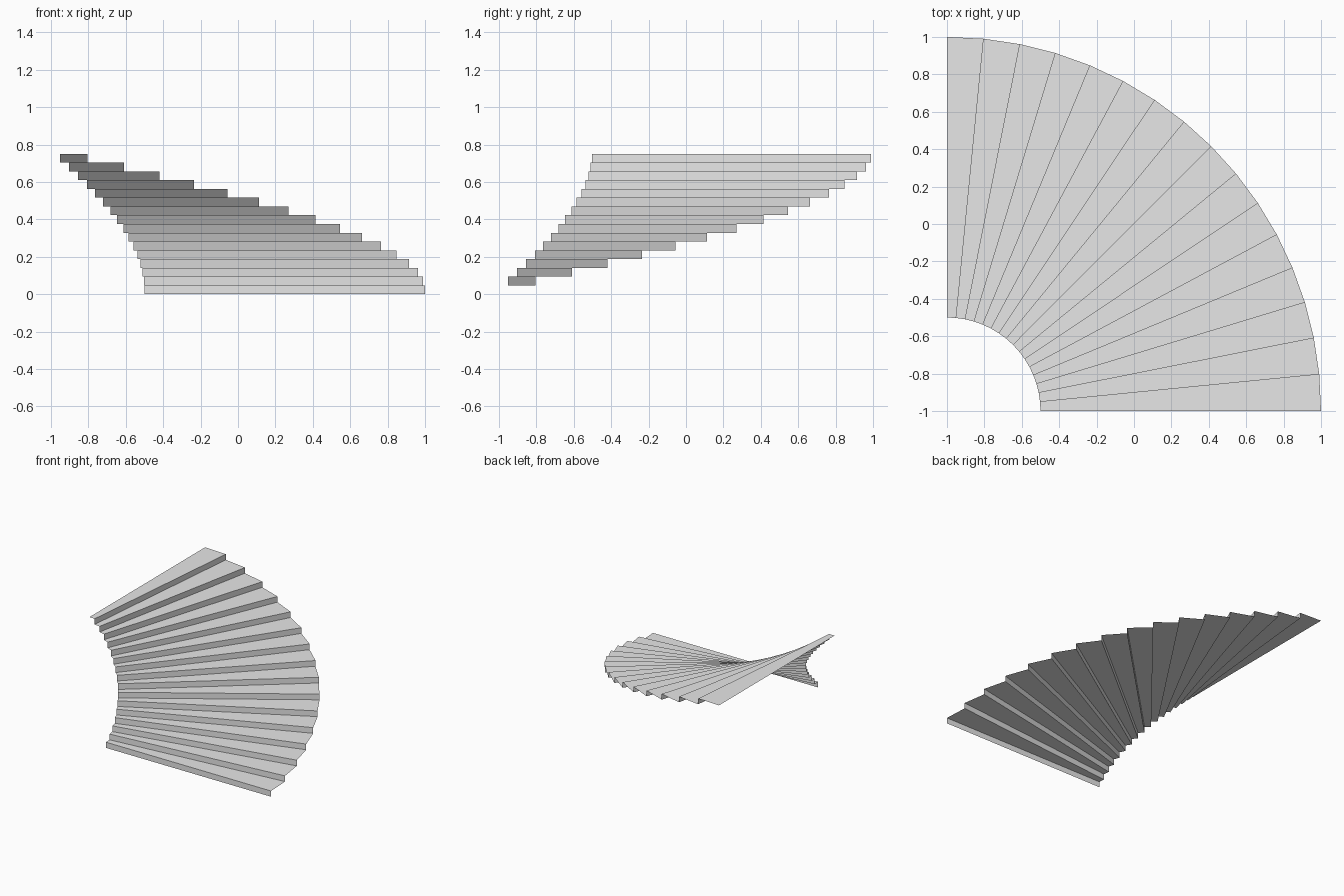
import bpy
import bmesh
from math import cos, sin, pi

cube = bpy.data.objects.get("Cube")
if cube:
    bpy.data.objects.remove(cube, do_unlink=True)

STEPS = 16
RISE = 0.75 / STEPS
TURN = pi / 2 / STEPS
INNER, OUTER = 0.5, 2.0

# Plain grey finish
grey = bpy.data.materials.new("light_grey")
grey.use_nodes = True
colour = (0.8, 0.8, 0.8, 1)
grey.diffuse_color = colour
grey.node_tree.nodes["Principled BSDF"].inputs["Base Color"].default_value = colour

bm = bmesh.new()


def edge_pair(step, level):
    """Inner and outer corner of one radial stair edge."""
    a = step * TURN
    return [bm.verts.new((r * cos(a) - 1, r * sin(a) - 1, level * RISE))
            for r in (INNER, OUTER)]


# Open folded sheet: a riser, then a wedge tread, for every step
low = edge_pair(0, 0)
for i in range(STEPS):
    nose = edge_pair(i, i + 1)
    back = edge_pair(i + 1, i + 1)
    bm.faces.new((low[0], low[1], nose[1], nose[0]))
    bm.faces.new((nose[0], nose[1], back[1], back[0]))
    low = back

mesh = bpy.data.meshes.new("curved_stair")
bm.to_mesh(mesh)
bm.free()
mesh.materials.append(grey)
stair = bpy.data.objects.new("curved_stair", mesh)
bpy.context.collection.objects.link(stair)
